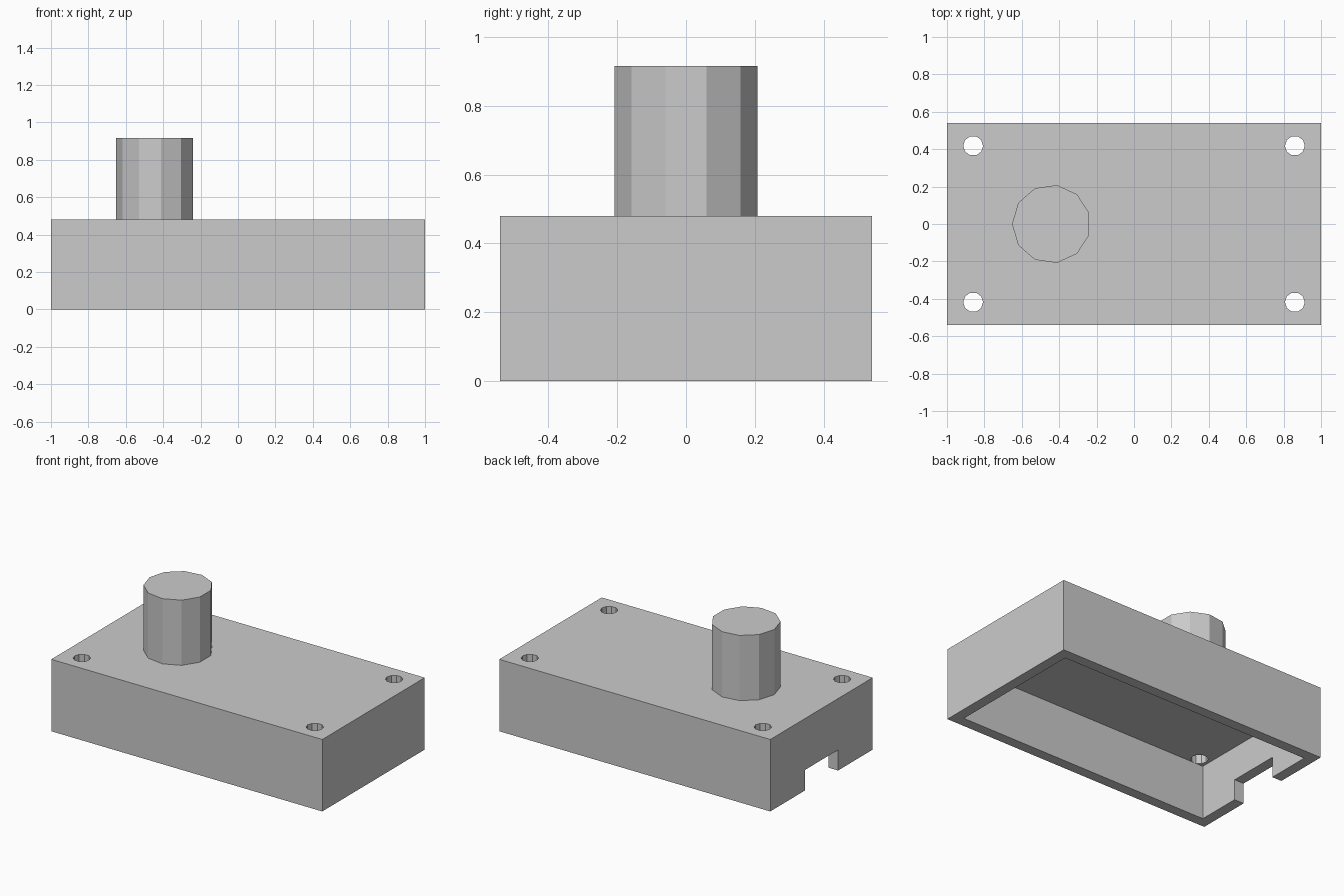
import bpy
import math

cube = bpy.data.objects.get("Cube")
if cube:
    bpy.data.objects.remove(cube, do_unlink=True)

grey = bpy.data.materials.new("plain grey")
grey.use_nodes = True
grey.diffuse_color = (0.6, 0.6, 0.6, 1)
grey.node_tree.nodes["Principled BSDF"].inputs["Base Color"].default_value = (0.6, 0.6, 0.6, 1)

LENGTH, WIDTH, HEIGHT = 2.0, 1.08, 0.48
WALL, CAVITY = 0.07, 0.36


def box(name, low, high):
    """Box between two opposite corners."""
    middle = [(a + b) / 2 for a, b in zip(low, high)]
    bpy.ops.mesh.primitive_cube_add(size=1, location=middle)
    ob = bpy.context.object
    ob.name = name
    ob.scale = [b - a for a, b in zip(low, high)]
    bpy.ops.object.transform_apply(location=False, rotation=False, scale=True)
    ob.data.materials.append(grey)
    return ob


def prism(name, x, y, bottom, top, radius, sides):
    """Upright flat-sided cylinder with a corner towards -x."""
    bpy.ops.mesh.primitive_cylinder_add(
        vertices=sides, radius=radius, depth=top - bottom,
        location=(x, y, (bottom + top) / 2), rotation=(0, 0, math.pi / 2))
    ob = bpy.context.object
    ob.name = name
    ob.data.materials.append(grey)
    return ob


def cut(target, cutter):
    """Subtract the cutter, then remove it."""
    mod = target.modifiers.new("cut", 'BOOLEAN')
    mod.operation = 'DIFFERENCE'
    mod.solver = 'EXACT'
    mod.object = cutter
    cutter.hide_render = True
    bpy.context.view_layer.objects.active = target
    bpy.ops.object.modifier_apply(modifier=mod.name)
    bpy.data.objects.remove(cutter, do_unlink=True)


# Housing: a box open underneath
hx, hy = LENGTH / 2, WIDTH / 2
housing = box("housing", (-hx, -hy, 0), (hx, hy, HEIGHT))
cut(housing, box("cavity_cutter", (WALL - hx, WALL - hy, -0.1), (hx - WALL, hy - WALL, CAVITY)))

# Cable notch in the bottom edge of the -x wall
cut(housing, box("notch_cutter", (-hx - 0.1, -0.175, -0.1), (WALL - hx + 0.1, 0.175, 0.137)))

# Screw holes through the top near each corner
for x in (-0.86, 0.86):
    for y in (-0.418, 0.418):
        cut(housing, prism("hole_cutter", x, y, CAVITY - 0.1, HEIGHT + 0.1, 0.053, 10))

# Solid eleven-sided post on the top
prism("post", -0.442, 0, HEIGHT, 0.915, 0.21, 11)
